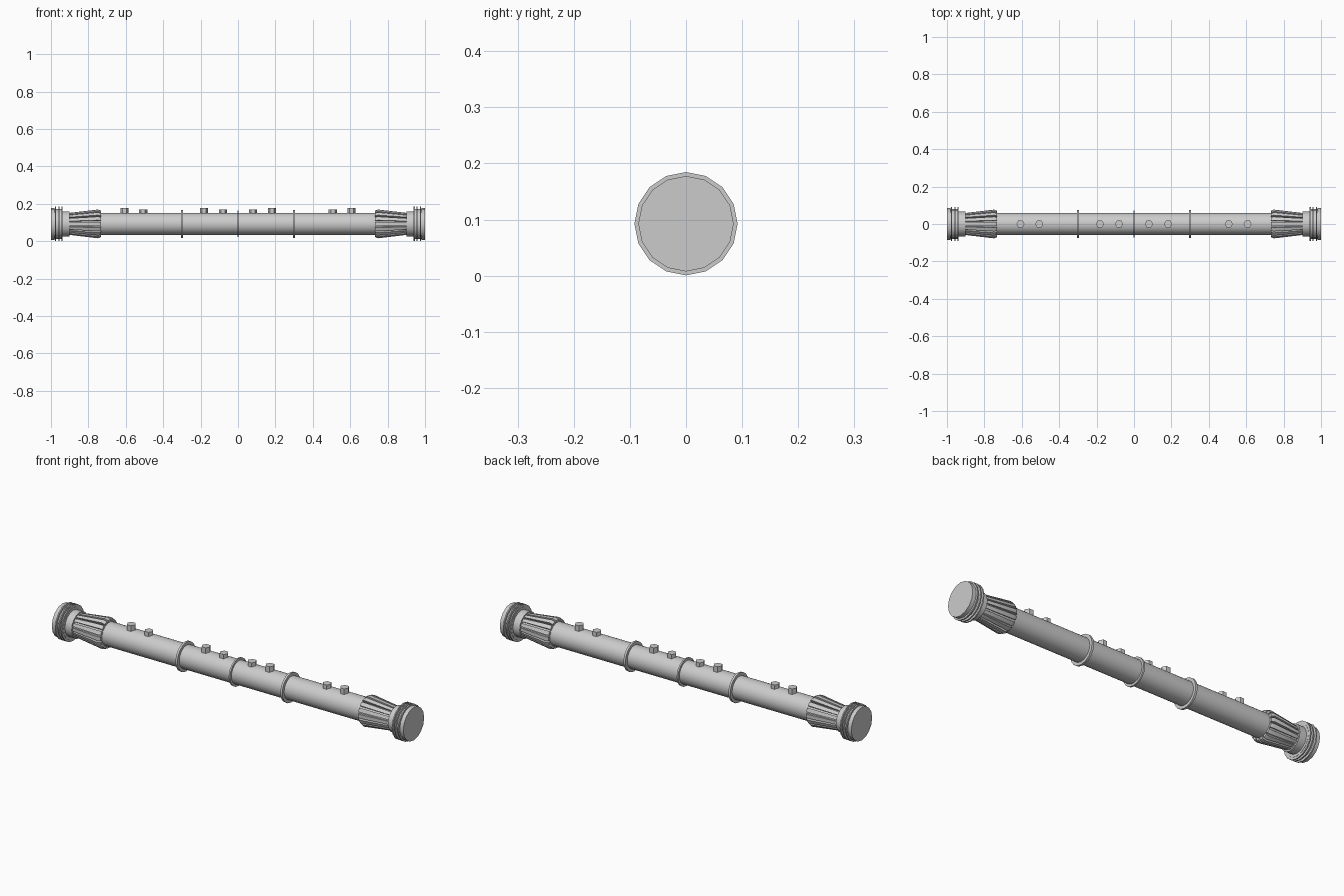
import bpy, bmesh, math
from math import cos, sin, pi

if "Cube" in bpy.data.objects:
    bpy.data.objects.remove(bpy.data.objects["Cube"], do_unlink=True)

AXIS_Z = 0.0925

metal = bpy.data.materials.new("light_grey_metal")
metal.use_nodes = True
metal.diffuse_color = (0.6, 0.6, 0.6, 1)
metal.node_tree.nodes["Principled BSDF"].inputs["Base Color"].default_value = (0.6, 0.6, 0.6, 1)


def finish(bm, name):
    """Turn a bmesh into a shaded object."""
    bmesh.ops.recalc_face_normals(bm, faces=bm.faces)
    mesh = bpy.data.meshes.new(name)
    bm.to_mesh(mesh)
    bm.free()
    mesh.materials.append(metal)
    obj = bpy.data.objects.new(name, mesh)
    bpy.context.collection.objects.link(obj)
    bpy.ops.object.select_all(action='DESELECT')
    obj.select_set(True)
    bpy.context.view_layer.objects.active = obj
    bpy.ops.object.shade_smooth_by_angle(angle=math.radians(30))
    return obj


def loft(bm, rings):
    """Skin rings of points and cap both ends."""
    loops = [[bm.verts.new(p) for p in ring] for ring in rings]
    n = len(loops[0])
    for a, b in zip(loops, loops[1:]):
        for i in range(n):
            j = (i + 1) % n
            bm.faces.new((a[i], a[j], b[j], b[i]))
    bm.faces.new(loops[0])
    bm.faces.new(loops[-1])


def turned(name, profile, sides=16):
    """Solid of (x, radius) points turned around the long axis."""
    bm = bmesh.new()
    loft(bm, [[(x, r * sin(2 * pi * i / sides), AXIS_Z + r * cos(2 * pi * i / sides))
               for i in range(sides)] for x, r in profile])
    return finish(bm, name)


def button(name, x, top):
    """Hexagonal button standing on the shaft."""
    bm = bmesh.new()
    loft(bm, [[(x + 0.022 * cos(pi * i / 3), 0.022 * sin(pi * i / 3), z)
               for i in range(6)] for z in (AXIS_Z + 0.04, top)])
    return finish(bm, name)


def fins(name, side, count=16):
    """Ring of tapering grip fins around one end of the shaft."""
    bm = bmesh.new()
    outline = ((0.733, 0.05), (0.733, 0.071), (0.748, 0.077), (0.9, 0.059), (0.9, 0.045))
    for k in range(count):
        a = 2 * pi * k / count
        rings = []
        for edge in (-1, 1):
            ring = []
            for x, r in outline:
                w = edge * r * 0.135
                ring.append((side * x, r * sin(a) + w * cos(a),
                             AXIS_Z + r * cos(a) - w * sin(a)))
            rings.append(ring)
        loft(bm, rings)
    return finish(bm, name)


# Shaft and its rings
turned("shaft", [(-0.74, 0.059), (0.74, 0.059)], 32)
turned("middle_ring", [(-0.004, 0.071), (0.004, 0.071)])

for side, label in ((1, "left"), (-1, "right")):
    turned(label + "_shaft_ring", [(side * 0.293, 0.075), (side * 0.304, 0.075)])

    # Fluted grip over a tapered core
    turned(label + "_grip_core", [(side * 0.735, 0.062), (side * 0.9, 0.052)], 32)
    fins(label + "_grip_fins", side)

    # Collar and grooved end cap
    turned(label + "_collar", [(side * 0.9, 0.067), (side * 0.942, 0.067)])
    turned(label + "_cap", [(side * 0.938, 0.08), (side * 0.98, 0.08),
                            (side * 0.98, 0.085), (side * 1.0, 0.085)])
    for n, x in enumerate((0.942, 0.957, 0.975)):
        turned(f"{label}_cap_disc_{n + 1}",
               [(side * (x - 0.003), 0.092), (side * (x + 0.003), 0.092)])

    # Buttons along the top, alternating in height
    for n, (x, h) in enumerate(((0.08, 0.078), (0.182, 0.085), (0.507, 0.078), (0.607, 0.085))):
        button(f"{label}_button_{n + 1}", side * x, AXIS_Z + h)
